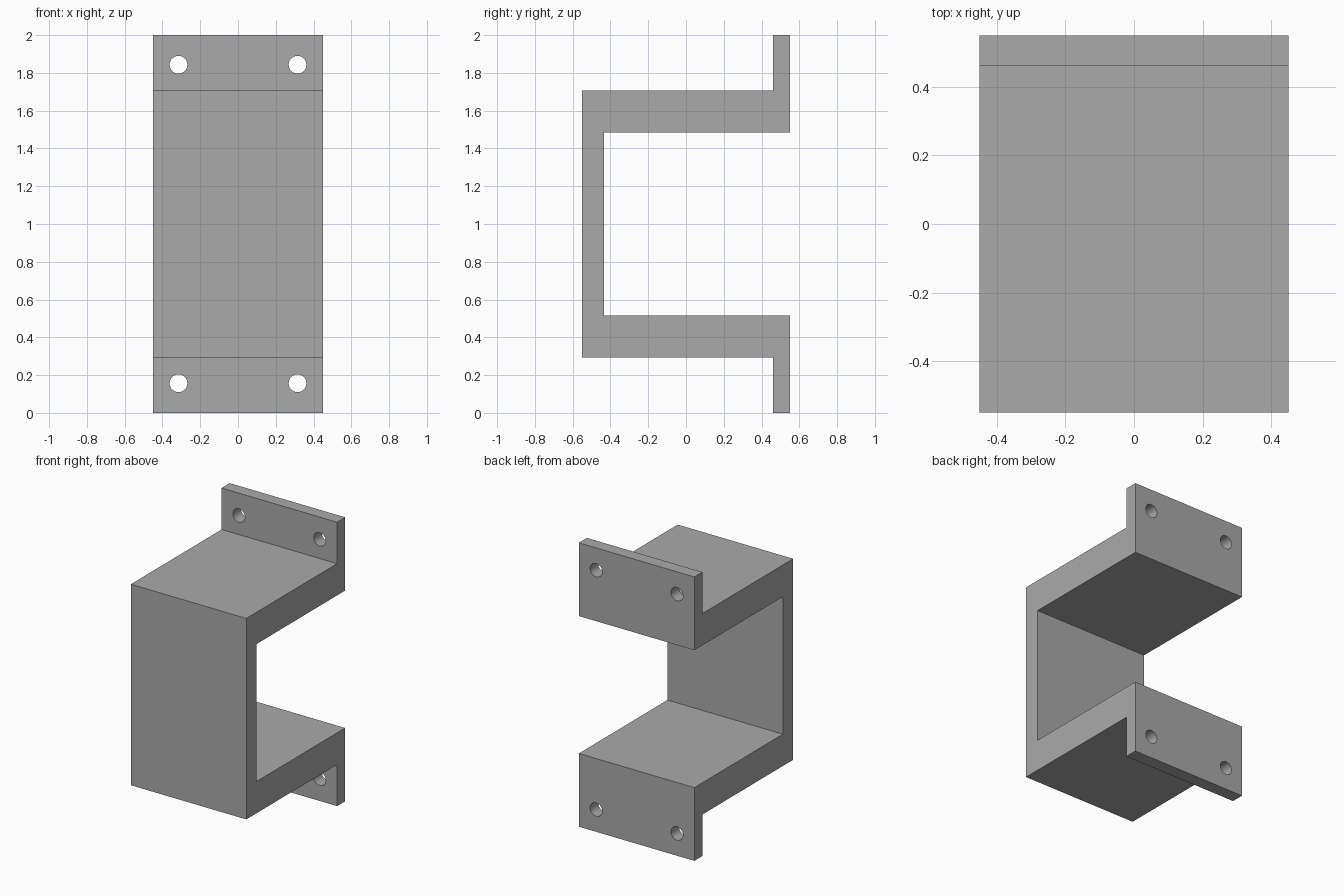
import bpy, bmesh, math
from mathutils import Matrix

cube = bpy.data.objects.get("Cube")
if cube:
    bpy.data.objects.remove(cube, do_unlink=True)

HALF_WIDTH = 0.45
FRONT, BACK = -0.55, 0.55
WALL_BACK, FLANGE_FRONT = -0.435, 0.46
OUTER, INNER = 0.708, 0.484      # shelf heights measured from mid height
HOLE_X, HOLE_Z, HOLE_R = 0.315, 0.843, 0.047

grey = bpy.data.materials.new("plain grey")
grey.use_nodes = True
colour = (0.4, 0.4, 0.4, 1)
grey.diffuse_color = colour
grey.node_tree.nodes["Principled BSDF"].inputs["Base Color"].default_value = colour


def make_object(name, bm):
    bmesh.ops.recalc_face_normals(bm, faces=bm.faces)
    mesh = bpy.data.meshes.new(name)
    bm.to_mesh(mesh)
    bm.free()
    mesh.materials.append(grey)
    obj = bpy.data.objects.new(name, mesh)
    bpy.context.collection.objects.link(obj)
    return obj


# Hat-shaped side profile: upper half, then its mirror image, extruded across x
upper = [(FRONT, OUTER), (FLANGE_FRONT, OUTER), (FLANGE_FRONT, 1), (BACK, 1),
         (BACK, INNER), (WALL_BACK, INNER)]
profile = upper + [(y, -z) for y, z in reversed(upper)]
bm = bmesh.new()
face = bm.faces.new([bm.verts.new((-HALF_WIDTH, y, 1 + z)) for y, z in profile])
side = bmesh.ops.extrude_face_region(bm, geom=[face])["geom"]
bmesh.ops.translate(bm, vec=(2 * HALF_WIDTH, 0, 0),
                    verts=[v for v in side if isinstance(v, bmesh.types.BMVert)])
bracket = make_object("mounting_bracket", bm)

# Four screw holes through the flanges
bm = bmesh.new()
for sx in (-1, 1):
    for sz in (-1, 1):
        place = (Matrix.Translation((sx * HOLE_X, (FLANGE_FRONT + BACK) / 2, 1 + sz * HOLE_Z))
                 @ Matrix.Rotation(math.pi / 2, 4, "X"))
        bmesh.ops.create_cone(bm, cap_ends=True, segments=40, radius1=HOLE_R,
                              radius2=HOLE_R, depth=0.3, matrix=place)
cutter = make_object("hole_cutter", bm)
cutter.hide_render = True

cut = bracket.modifiers.new("screw holes", "BOOLEAN")
cut.operation = "DIFFERENCE"
cut.solver = "EXACT"
cut.object = cutter
bpy.ops.object.select_all(action="DESELECT")
bracket.select_set(True)
bpy.context.view_layer.objects.active = bracket
bpy.ops.object.modifier_apply(modifier=cut.name)
bpy.data.objects.remove(cutter, do_unlink=True)

# Smooth hole walls, crisp bracket edges
bpy.ops.object.shade_smooth_by_angle(angle=math.radians(30))
